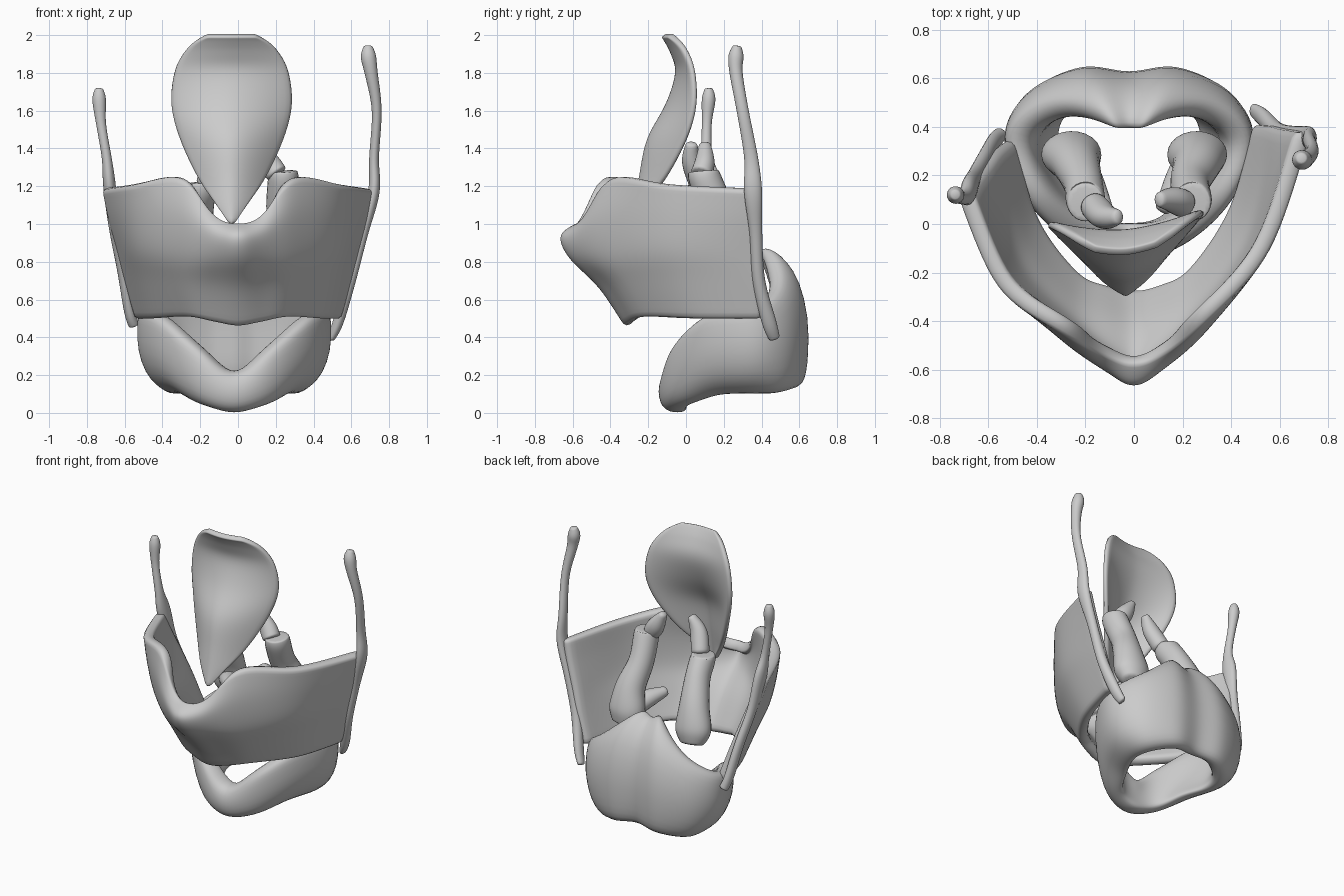
import bpy
from math import cos, sin, tau
from mathutils import Vector

if "Cube" in bpy.data.objects:
    bpy.data.objects.remove(bpy.data.objects["Cube"])


def spline(pts, n, closed=False):
    """Catmull-Rom samples through points of any dimension."""
    pts = [Vector(p) for p in pts]
    m = len(pts)
    get = (lambda i: pts[i % m]) if closed else (lambda i: pts[min(max(i, 0), m - 1)])
    out = []
    for i in range(m if closed else m - 1):
        a, b, c, d = (get(i + k) for k in (-1, 0, 1, 2))
        for s in range(n):
            t = s / n
            out.append(b + (c - a) * (t / 2) + (a * 2 - b * 5 + c * 4 - d) * (t * t / 2)
                       + (b * 3 - a - c * 3 + d) * (t ** 3 / 2))
    return out if closed else out + [pts[-1]]


def loft(name, rows, wrap_row=False, wrap_col=False, caps=False, thickness=0):
    """Skin a grid of points, optionally thickened, as a smooth object."""
    nr, nc = len(rows), len(rows[0])
    faces = []
    for i in range(nr if wrap_row else nr - 1):
        for j in range(nc if wrap_col else nc - 1):
            k, l = (i + 1) % nr, (j + 1) % nc
            faces.append((i * nc + j, i * nc + l, k * nc + l, k * nc + j))
    if caps:
        faces += [tuple(reversed(range(nc))), tuple(range((nr - 1) * nc, nr * nc))]
    me = bpy.data.meshes.new(name)
    me.from_pydata([tuple(p) for r in rows for p in r], [], faces)
    ob = bpy.data.objects.new(name, me)
    bpy.context.collection.objects.link(ob)
    if thickness:
        mod = ob.modifiers.new("thickness", 'SOLIDIFY')
        mod.thickness, mod.offset = thickness, -1
    mod = ob.modifiers.new("round", 'SUBSURF')
    mod.levels = mod.render_levels = 1
    me.shade_smooth()
    return ob


def tube(name, stations, sides=12, n=4):
    """Sweep an ellipse: each station is x, y, z, radius x, radius y."""
    path = spline(stations, n)
    rows = []
    for i, s in enumerate(path):
        ahead, behind = path[min(i + 1, len(path) - 1)], path[max(i - 1, 0)]
        d = Vector((ahead - behind)[:3]).normalized()
        v = d.cross(Vector((1, 0, 0))).normalized()
        u = v.cross(d)
        rows.append([Vector(s[:3]) + u * (s[3] * cos(tau * k / sides)) + v * (s[4] * sin(tau * k / sides))
                     for k in range(sides)])
    return loft(name, rows, wrap_col=True, caps=True)


# Thyroid plate: half the V shape, midline to rear edge, bottom row to top
half = [
    [(0, -.32, .45), (.12, -.30, .47), (.27, -.22, .50), (.45, .05, .49), (.55, .40, .49)],
    [(0, -.46, .66), (.13, -.42, .67), (.30, -.31, .68), (.50, -.02, .70), (.61, .40, .70)],
    [(0, -.62, .82), (.12, -.56, .82), (.31, -.40, .84), (.54, -.07, .86), (.65, .39, .86)],
    [(0, -.665, .94), (.12, -.60, .95), (.31, -.43, 1.05), (.56, -.09, 1.04), (.70, .38, 1.04)],
    [(0, -.57, 1.01), (.12, -.53, 1.05), (.30, -.40, 1.25), (.56, -.11, 1.21), (.73, .37, 1.18)],
]


def left(p):
    # the left wing sits further forward, more so towards the top
    x, y, z = p
    return (-x, y - (x / .7) ** 2 * (.1 + .2 * (z - .5)), z)


ctrl = [[left(p) for p in r[:0:-1]] + r for r in half]
across = [spline(r, 5) for r in ctrl]
cols = [spline(c, 4) for c in zip(*across)]
loft("thyroid_cartilage", list(zip(*cols)), thickness=.07)

# Rear borders running from the lower horns up to the upper horns
tube("right_horn", [(.49, .47, .39, .02, .03), (.53, .44, .48, .03, .04), (.59, .385, .7, .035, .035),
                    (.66, .37, .95, .03, .035), (.72, .355, 1.17, .032, .05), (.72, .345, 1.35, .027, .038),
                    (.735, .30, 1.6, .027, .033), (.705, .265, 1.8, .036, .036),
                    (.69, .265, 1.89, .042, .042), (.69, .272, 1.945, .022, .022)])
tube("left_horn", [(-.55, .37, .46, .03, .03), (-.575, .34, .54, .03, .04), (-.61, .28, .75, .03, .04),
                   (-.655, .2, .98, .03, .04), (-.68, .14, 1.2, .035, .06), (-.695, .11, 1.35, .027, .033),
                   (-.725, .11, 1.53, .027, .027), (-.735, .12, 1.66, .038, .038),
                   (-.735, .12, 1.72, .02, .02)])

# Cricoid ring: outer x, y, low z, high z, wall, inward lean at top and at bottom
ring = [(0, -.15, 0, .22, .15, .03, .03), (.22, -.09, .04, .36, .14, -.01, .04),
        (.42, .10, .09, .52, .14, -.03, .12), (.515, .36, .10, .56, .15, -.02, .14),
        (.42, .55, .10, .68, .17, .06, .06), (.2, .65, .13, .87, .17, .17, 0), (0, .63, .15, .85, .15, .14, 0)]
ring += [(-s[0],) + s[1:] for s in ring[-2:0:-1]]
rows = []
for x, y, lo, hi, wall, lean, foot in spline(ring, 4, True):
    out = Vector((x, y - .25, 0)).normalized()
    sec = []
    for k in range(16):
        c, s = (abs(v) ** .65 * (1 if v > 0 else -1) for v in (cos(tau * k / 16), sin(tau * k / 16)))
        r = wall / 2 * (c - 1) - (lean if s > 0 else foot) * s * s
        sec.append(Vector((x - .02, y, (lo + hi) / 2 + (hi - lo) / 2 * s)) + out * r)
    rows.append(sec)
loft("cricoid_cartilage", rows, True, True)

# Epiglottis leaf: z, half width, middle y, edge y
leaf = [(1.0, .015, -.30, -.29), (1.12, .10, -.275, -.23), (1.25, .19, -.25, -.13), (1.45, .285, -.21, -.03),
        (1.63, .33, -.11, .01), (1.80, .31, -.055, 0), (1.90, .26, -.08, -.03), (1.96, .20, -.11, -.07),
        (1.99, .13, -.13, -.11)]
rows = []
for z, w, ym, ye in spline(leaf, 3):
    rows.append([(-.033 + w * t, ym + (ye - ym) * abs(t) ** 1.7 + .08 * w * t, z)
                 for t in [k / 7 for k in range(-7, 8)]])
loft("epiglottis", rows, thickness=.035)

# Arytenoid columns with forward processes, and the small tips on top
for name, s, dx, top, cy in (("left", -1, 0, 1.22, .03), ("right", 1, .04, 1.28, .1)):
    tube(name + "_arytenoid", [(s * .27, .32, .68, .08, .06), (s * .26, .29, .77, .13, .10),
                               (s * (.24 + dx / 2), .25, .92, .105, .095),
                               (s * (.21 + dx / 2), .17, 1.08, .085, .09),
                               (s * (.2 + dx), .1, top - .04, .085, .09), (s * (.2 + dx), .09, top, .075, .08)])
    tube(name + "_vocal_process", [(s * .24, .26, .79, .08, .07), (s * .18, .16, .83, .065, .06),
                                   (s * .11, .05, .86, .03, .03)])
    tube(name + "_corniculate", [(s * (.17 + dx), .08, top - .02, .06, .06),
                                 (s * (.12 + dx), cy, 1.33, .06, .055),
                                 (s * (.06 + dx), cy, 1.43, .022, .03)])
